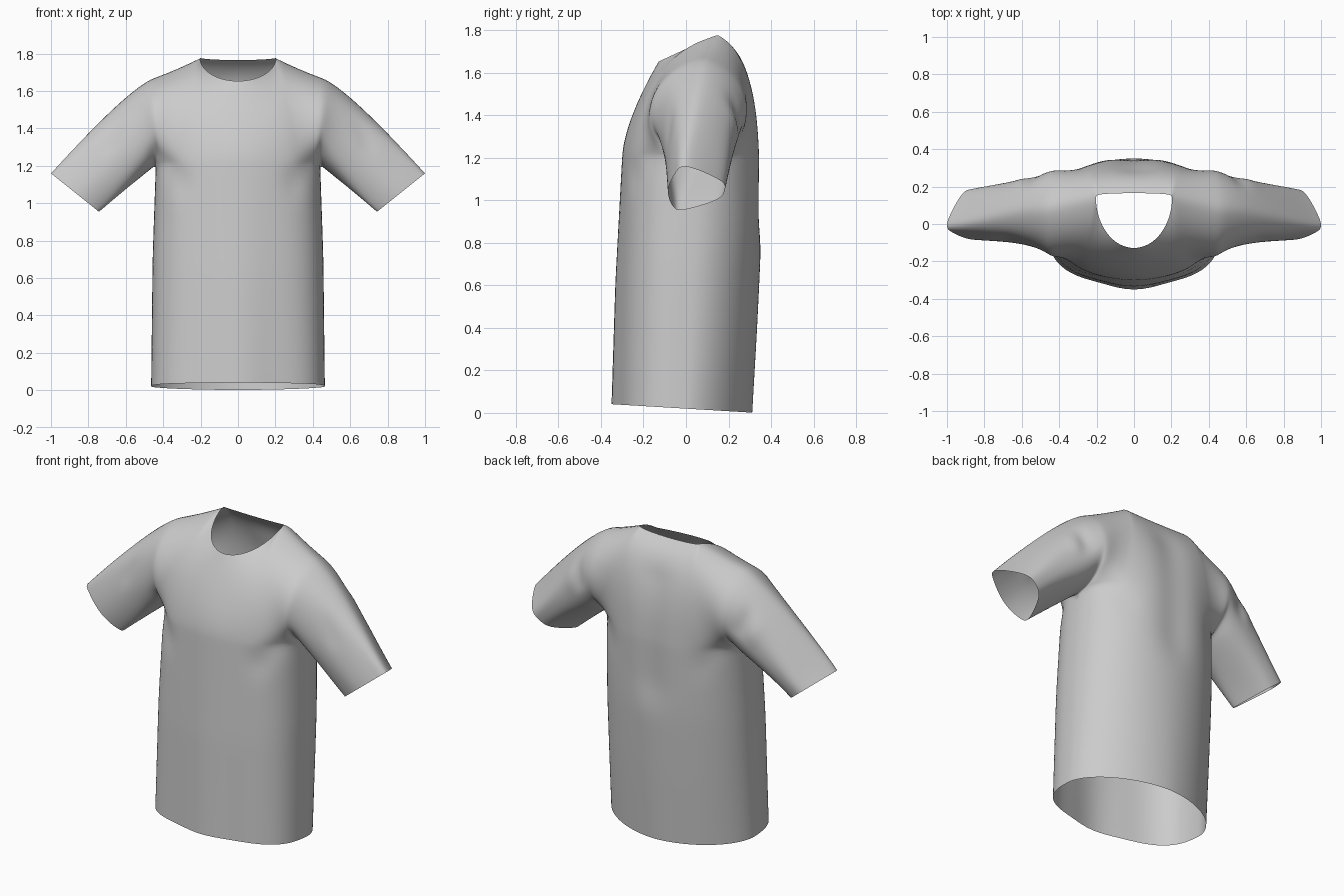
import bpy, bmesh, math
from mathutils import Vector

old = bpy.data.objects.get("Cube")
if old:
    bpy.data.objects.remove(old, do_unlink=True)

M = 32        # segments across the front or the back
S = 8         # of these, segments on each shoulder
R = 16        # rows from armpit to shoulder
ARMPIT_Z = 1.2
TIP = Vector((0.47, 0.08, 1.665))       # shoulder tip
NECK = Vector((0.205, 0.143, 1.778))    # side of the neck opening


def table(z, pts):
    """Linear interpolation through a few (z, value) pairs."""
    for (z0, a), (z1, b) in zip(pts, pts[1:]):
        if z <= z1:
            return a + (b - a) * max(0, (z - z0) / (z1 - z0))
    return pts[-1][1]


def bezier(a, b, c, d, t):
    s = 1 - t
    return a * s**3 + b * 3 * s * s * t + c * 3 * s * t * t + d * t**3


def ring_point(i, side, z):
    """Point i of the front (side -1) or back (+1) half of a torso ring."""
    ang = math.pi * i / M
    c, s = math.cos(ang), max(0.0, math.sin(ang))
    half_w = table(z, [(0, 0.465), (0.7, 0.457), (1.2, 0.44)])
    mid = table(z, [(0, 0.0), (1.2, 0.04)])
    if side < 0:
        ridge = table(z, [(0, 0.04), (1.2, 0.015)])     # soft ridge down the middle
        depth = mid - table(z, [(0, -0.355), (0.6, -0.335), (1.2, -0.302)]) - ridge
        n = table(z, [(0, 2.8), (1.2, 2.6)])
    else:
        ridge = 0
        depth = table(z, [(0, 0.312), (0.4, 0.335), (0.8, 0.354), (1.2, 0.358)]) - mid
        n = table(z, [(0, 1.8), (1.2, 2.15)])
    x = half_w * math.copysign(abs(c) ** (2 / n), c)
    y = mid + side * (depth * s ** (2 / n) + ridge * math.exp(-(x / 0.14) ** 2))
    hem = (0.02 - 0.06 * y) * (1 - z / ARMPIT_Z)     # hem dips towards the back
    return Vector((x, y, z + hem))


def top_point(i, side):
    """Upper edge of a panel: shoulder seam, then neckline."""
    j = min(i, M - i)
    sx = 1 if i <= M / 2 else -1
    if j <= S:
        p = TIP.lerp(NECK, j / S)
        p.z -= 0.005 * math.sin(math.pi * j / S)
        return Vector((p.x * sx, p.y, p.z))
    ang = math.pi * (i - S) / (M - 2 * S)
    s = math.sin(ang)
    if side < 0:
        return Vector((NECK.x * math.cos(ang), NECK.y - 0.273 * s, NECK.z - 0.126 * s))
    return Vector((NECK.x * math.cos(ang), NECK.y + 0.022 * s**0.5, NECK.z - 0.013 * s))


def panel_column(i, side):
    """One line of cloth from the armpit level to the upper edge."""
    b, t = ring_point(i, side, ARMPIT_Z), top_point(i, side)
    w = abs(math.cos(math.pi * i / M)) ** 3         # 1 at the armhole, 0 in the middle
    edge1, edge2 = (-0.26, -0.22) if side < 0 else (0.38, 0.33)
    mid2 = -0.187 if side < 0 else 0.34
    c1 = Vector((b.x + (t.x - b.x) * 0.1,
                 (1 - w) * b.y * 0.98 + w * edge1, ARMPIT_Z + 0.15 - 0.1 * w))
    c2 = Vector((b.x + (t.x - b.x) * 0.7,
                 (1 - w) * mid2 + w * edge2, t.z - 0.1 + 0.04 * w))
    return [bezier(b, c1, c2, t, r / R) for r in range(R + 1)]


def add_sheet(bm, rows):
    grid = [[bm.verts.new(p) for p in row] for row in rows]
    for r0, r1 in zip(grid, grid[1:]):
        for k in range(len(r0) - 1):
            bm.faces.new((r0[k], r0[k + 1], r1[k + 1], r1[k]))


bm = bmesh.new()

# Torso tube from the hem to the armpits
ROWS = 14
torso = []
for r in range(ROWS + 1):
    z = ARMPIT_Z * r / ROWS
    front = [ring_point(i, -1, z) for i in range(M + 1)]
    back = [ring_point(i, 1, z) for i in range(M, -1, -1)]
    torso.append(front + back[1:])
add_sheet(bm, torso)

# Chest and upper back panels
chest = [panel_column(i, -1) for i in range(M + 1)]
upper_back = [panel_column(i, 1) for i in range(M + 1)]
add_sheet(bm, chest)
add_sheet(bm, upper_back)

# Sleeves from the armhole loop to the cuff; cuff outline in (y, z) from its top round the front
CUFF = [(0.0, 1.16), (-0.055, 1.12), (-0.085, 1.04), (-0.06, 0.97),
        (-0.01, 0.955), (0.14, 1.0), (0.182, 1.045), (0.16, 1.095)]


def cuff_point(t):
    k = int(t)
    f = t - k
    p = [Vector(CUFF[(k + d) % 8]) for d in (-1, 0, 1, 2)]
    m0, m1 = (p[2] - p[0]) / 6, (p[3] - p[1]) / 6
    q = bezier(p[1], p[1] + m0, p[2] - m1, p[2], f)
    return Vector((0.745 + (q.y - 0.955) * 1.25, q.x, q.y))


armhole = chest[0][::-1] + upper_back[0][1:]
COLS = 12
sleeve = []
for k, a in enumerate(armhole):
    d = cuff_point(4 * k / R)
    high = (a.z - ARMPIT_Z) / (TIP.z - ARMPIT_Z)
    taper = (2.8 if k < R else 1.4) * math.sin(math.pi * high)   # chest side narrows faster
    out = Vector((0.77 + 0.08 * high, (0.06 - a.y) * taper,
                  -0.64 + 0.17 * high)).normalized()
    c1 = a + out * (0.1 + 0.08 * high)
    c2 = d - Vector((0.77 - 0.1 * high, 0, -0.64 - 0.1 * high)) * 0.14
    c2.y += (0.025 if d.y > 0.05 else -0.01) * math.sin(math.pi * high)
    sleeve.append([bezier(a, c1, c2, d, c / COLS) for c in range(COLS + 1)])
for sx in (1, -1):
    add_sheet(bm, [[Vector((p.x * sx, p.y, p.z)) for p in row] for row in sleeve])

# Weld the parts and point the normals outwards
bmesh.ops.remove_doubles(bm, verts=bm.verts, dist=0.0002)
bmesh.ops.recalc_face_normals(bm, faces=bm.faces)
probe = min(bm.faces, key=lambda f: f.calc_center_median().y)
if probe.normal.y > 0:
    bmesh.ops.reverse_faces(bm, faces=bm.faces)
bm.normal_update()

# Cloth folds: start, end, height along the normal, width
FOLDS = [
    ((0.42, -0.12, 1.27), (0.29, -0.25, 1.10), -0.015, 0.05),
    ((0.66, -0.09, 1.42), (0.70, -0.09, 1.30), -0.01, 0.03),
    ((0.54, 0.25, 1.38), (0.60, 0.23, 1.50), -0.02, 0.03),
    ((0.60, 0.23, 1.36), (0.66, 0.22, 1.46), 0.01, 0.035),
    ((0.42, 0.22, 1.25), (0.30, 0.31, 1.10), -0.01, 0.05),
    ((0.00, 0.35, 0.95), (0.00, 0.30, 1.55), -0.02, 0.10),
]
moves = []
for v in bm.verts:
    p = Vector((abs(v.co.x), v.co.y, v.co.z))
    shift = 0
    for a, b, height, width in FOLDS:
        a, b = Vector(a), Vector(b)
        t = min(1, max(0, (p - a).dot(b - a) / (b - a).length_squared))
        shift += height * math.exp(-((p - a.lerp(b, t)).length / width) ** 2)
    moves.append((v, v.normal * shift))
for v, m in moves:
    v.co += m

mesh = bpy.data.meshes.new("shirt")
bm.to_mesh(mesh)
bm.free()
shirt = bpy.data.objects.new("shirt", mesh)
bpy.context.collection.objects.link(shirt)

# Plain grey cloth
cloth = bpy.data.materials.new("grey_cloth")
cloth.use_nodes = True
cloth.diffuse_color = (0.6, 0.6, 0.6, 1)
cloth.node_tree.nodes["Principled BSDF"].inputs["Base Color"].default_value = (0.6, 0.6, 0.6, 1)
mesh.materials.append(cloth)

smooth = shirt.modifiers.new("smooth_cloth", 'SUBSURF')
smooth.levels = smooth.render_levels = 1
for poly in mesh.polygons:
    poly.use_smooth = True
